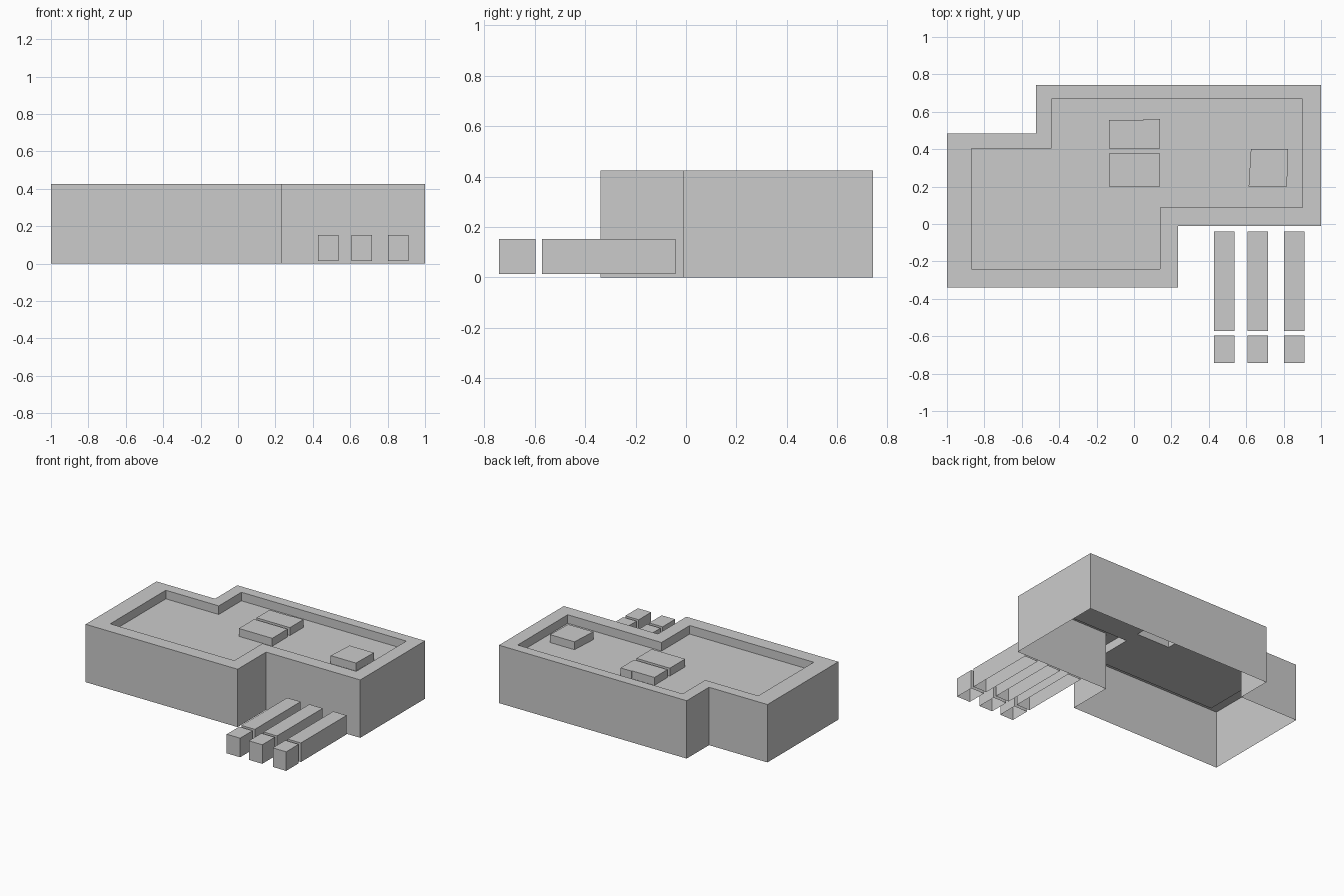
import bpy, bmesh

if "Cube" in bpy.data.objects:
    bpy.data.objects.remove(bpy.data.objects["Cube"])

WALL_TOP, FLOOR_Z, UNIT_TOP = 0.425, 0.362, 0.42


def loop(bm, points, z):
    return [bm.verts.new((x, y, z)) for x, y in points]


def bridge(bm, a, b):
    n = len(a)
    for i in range(n):
        j = (i + 1) % n
        bm.faces.new((a[i], a[j], b[j], b[i]))


def finish(name, bm):
    mesh = bpy.data.meshes.new(name)
    bm.to_mesh(mesh)
    bm.free()
    obj = bpy.data.objects.new(name, mesh)
    bpy.context.collection.objects.link(obj)
    return obj


def open_block(name, points, z0, z1):
    """Extruded block with a top and an open underside."""
    bm = bmesh.new()
    low, high = loop(bm, points, z0), loop(bm, points, z1)
    bridge(bm, low, high)
    bm.faces.new(high)
    return finish(name, bm)


def rect(x0, x1, y0, y1):
    return [(x0, y0), (x1, y0), (x1, y1), (x0, y1)]


outer = [(-1, -0.34), (0.235, -0.34), (0.235, -0.01), (1, -0.01),
         (1, 0.742), (-0.525, 0.742), (-0.525, 0.483), (-1, 0.483)]
inner = [(-0.87, -0.24), (0.138, -0.24), (0.138, 0.087), (0.9, 0.087),
         (0.9, 0.668), (-0.44, 0.668), (-0.44, 0.405), (-0.87, 0.405)]
units = {
    "roof_unit_front": rect(-0.133, 0.138, 0.2, 0.378),
    "roof_unit_back": [(-0.133, 0.405), (0.138, 0.405), (0.138, 0.562),
                       (0.05, 0.562), (0.05, 0.556), (-0.133, 0.556)],
    "roof_unit_right": [(0.613, 0.2), (0.818, 0.2), (0.823, 0.402), (0.625, 0.402)],
}

# Building shell: outer walls, parapet rim, parapet inside
bm = bmesh.new()
rings = [loop(bm, outer, 0), loop(bm, outer, WALL_TOP),
         loop(bm, inner, WALL_TOP), loop(bm, inner, FLOOR_Z)]
for a, b in zip(rings, rings[1:]):
    bridge(bm, a, b)
finish("building_walls", bm)

# Sunken roof deck, open beneath each roof unit
bm = bmesh.new()
edges = []
for points in [inner, *units.values()]:
    ring = loop(bm, points, FLOOR_Z)
    edges += [bm.edges.new((ring[i - 1], ring[i])) for i in range(len(ring))]
bmesh.ops.triangle_fill(bm, edges=edges, use_beauty=True, normal=(0, 0, 1))
for f in bm.faces:
    f.normal_update()
    if f.normal.z < 0:
        f.normal_flip()
finish("roof_deck", bm)

# Roof units
for name, points in units.items():
    open_block(name, points, FLOOR_Z, UNIT_TOP)

# Three rows of low blocks in the yard, each a long and a short piece
for i, x in enumerate((0.428, 0.608, 0.802)):
    open_block(f"long_block_{i + 1}", rect(x, x + 0.109, -0.572, -0.041), 0.013, 0.153)
    open_block(f"short_block_{i + 1}", rect(x, x + 0.109, -0.742, -0.597), 0.013, 0.153)
